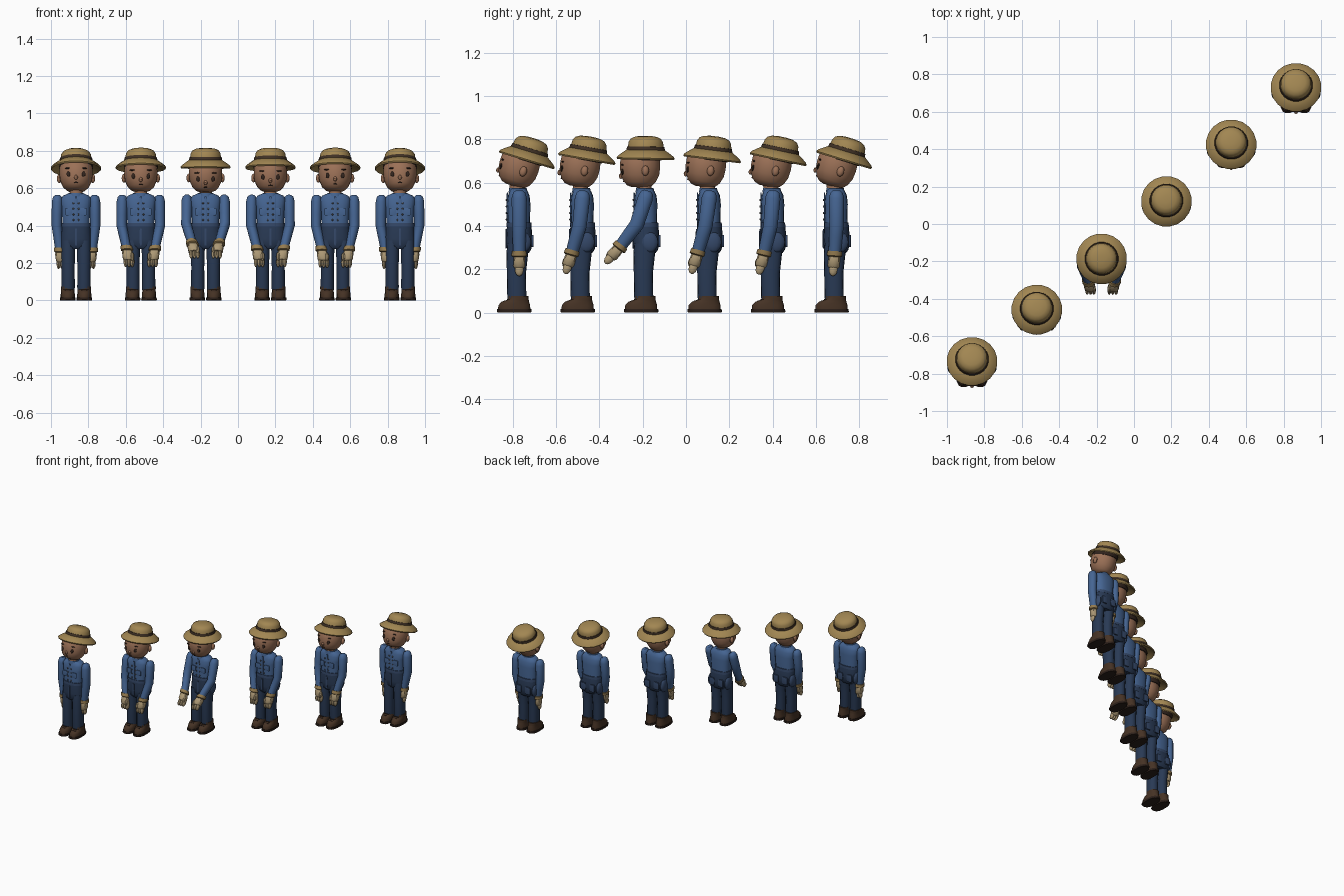
import bpy, bmesh
from math import sin, cos, pi, radians, sqrt
from mathutils import Matrix, Vector

COLORS = {
    "shirt": (0.06, 0.13, 0.29), "denim": (0.022, 0.042, 0.09), "denim_edge": (0.035, 0.065, 0.14),
    "skin": (0.33, 0.165, 0.095), "hair": (0.03, 0.017, 0.012), "straw": (0.36, 0.24, 0.085),
    "band": (0.05, 0.03, 0.018), "glove": (0.42, 0.32, 0.18), "cuff": (0.3, 0.2, 0.08),
    "leather": (0.06, 0.032, 0.018), "sole": (0.025, 0.014, 0.01), "metal": (0.1, 0.1, 0.11),
}
MATS = {}
for key, c in COLORS.items():
    MATS[key] = bpy.data.materials.new(key)
    MATS[key].diffuse_color = (*c, 1)


def finish(name, bm, mat, M):
    bm.transform(M)
    bmesh.ops.recalc_face_normals(bm, faces=bm.faces)
    me = bpy.data.meshes.new(name)
    bm.to_mesh(me)
    bm.free()
    me.materials.append(MATS[mat])
    ob = bpy.data.objects.new(name, me)
    bpy.context.collection.objects.link(ob)
    return ob


def loft(name, rings, mat, M, n=16, p=2.0):
    """Skin through rings (x, y, z, rx, ry, tilt about x); p > 2 squares the section."""
    bm = bmesh.new()
    loops = []
    for x, y, z, rx, ry, *t in rings:
        R = Matrix.Rotation(t[0] if t else 0, 3, 'X')
        loop = []
        for k in range(n):
            a = 2 * pi * (k + 0.5) / n
            c, s = cos(a), sin(a)
            f = (abs(c) ** p + abs(s) ** p) ** (-1 / p)
            loop.append(bm.verts.new(Vector((x, y, z)) + R @ Vector((rx * c * f, ry * s * f, 0))))
        loops.append(loop)
    for a, b in zip(loops, loops[1:]):
        for k in range(n):
            bm.faces.new((a[k], a[(k + 1) % n], b[(k + 1) % n], b[k]))
    bm.faces.new(loops[0])
    bm.faces.new(loops[-1])
    return finish(name, bm, mat, M)


def ball(name, loc, size, mat, M, rot=0, seg=12):
    bm = bmesh.new()
    bmesh.ops.create_uvsphere(bm, u_segments=seg, v_segments=max(6, seg * 2 // 3), radius=1)
    bm.transform(Matrix.Translation(loc) @ Matrix.Rotation(rot, 4, 'X') @ Matrix.Diagonal((*size, 1)))
    return finish(name, bm, mat, M)


def block(name, loc, size, mat, M):
    bm = bmesh.new()
    bmesh.ops.create_cube(bm, size=1)
    bmesh.ops.bevel(bm, geom=bm.edges[:], offset=0.12, segments=1, affect='EDGES')
    bm.transform(Matrix.Translation(loc) @ Matrix.Diagonal((*size, 1)))
    return finish(name, bm, mat, M)


def lathe(name, profile, y, mat, M, n=20):
    return loft(name, [(0, y, z, r, r) for r, z in profile], mat, M, n)


def head_and_hat(M):
    hy, hz = -0.025, 0.672

    def face_y(x, z):
        return hy - 0.093 * sqrt(max(0, 1 - (x / 0.09) ** 2 - ((z - hz) / 0.108) ** 2))

    # skull narrowing to the jaw
    loft("head", [(0, hy, 0.578, 0.028, 0.035), (0, hy, 0.586, 0.052, 0.058), (0, hy, 0.603, 0.07, 0.075),
                  (0, hy, 0.635, 0.085, 0.09), (0, hy, 0.672, 0.09, 0.094), (0, hy, 0.71, 0.088, 0.092),
                  (0, hy + 0.01, 0.75, 0.07, 0.075)], "skin", M, 20)
    loft("hair", [(0, hy + 0.005, 0.703, 0.089, 0.094), (0, hy + 0.008, 0.715, 0.092, 0.095),
                  (0, hy + 0.015, 0.745, 0.078, 0.08)], "hair", M, 20)
    ball("nose", (0, face_y(0, 0.628) - 0.002, 0.628), (0.01, 0.01, 0.013), "skin", M, seg=8)
    ball("mouth", (0, face_y(0, 0.604), 0.604), (0.013, 0.006, 0.004), "hair", M, seg=8)
    for s in (-1, 1):
        ball("ear", (s * 0.09, 0.0, 0.655), (0.013, 0.017, 0.024), "skin", M, seg=10)
        ball("eye", (s * 0.04, face_y(0.04, 0.648), 0.648), (0.011, 0.006, 0.015), "hair", M, seg=10)
        ball("eyebrow", (s * 0.043, face_y(0.043, 0.68), 0.68), (0.017, 0.006, 0.004), "hair", M, seg=8)
    # straw hat
    lathe("hat_brim", [(0.08, 0.733), (0.11, 0.72), (0.132, 0.706), (0.136, 0.713), (0.13, 0.722),
                       (0.11, 0.737), (0.088, 0.752), (0.06, 0.755)], 0.0, "straw", M)
    lathe("hat_crown", [(0.087, 0.745), (0.083, 0.77), (0.08, 0.788), (0.07, 0.803), (0.05, 0.812),
                        (0.02, 0.816)], 0.0, "straw", M)
    lathe("hat_band", [(0.091, 0.747), (0.087, 0.766), (0.08, 0.767)], 0.0, "band", M)


def arm(M, s, upper, fore, hand, wrist_x):
    pts = [Vector((s * 0.1, 0.005, 0.54))]
    angles = [radians(v) for v in (upper, fore, hand)]
    for a, length, x in zip(angles, (0.14, 0.135, 0.05), (0.103, wrist_x + 0.008, wrist_x)):
        q = pts[-1] + Vector((0, -sin(a) * length, -cos(a) * length))
        q.x = s * x
        pts.append(q)
    S, E, W, H = pts
    a, b, c = (-v for v in angles)

    def ring(p, q, t, rx, ry, ang):
        v = p.lerp(q, t)
        return (v.x, v.y, v.z, rx, ry, ang)

    loft("sleeve", [ring(S, E, -0.17, 0.012, 0.016, a), ring(S, E, -0.1, 0.024, 0.028, a),
                    ring(S, E, 0.08, 0.03, 0.035, a), ring(S, E, 0.6, 0.029, 0.034, a),
                    ring(E, E, 0, 0.028, 0.033, (a + b) / 2), ring(E, W, 0.4, 0.027, 0.031, b),
                    ring(E, W, 0.97, 0.025, 0.028, b)], "shirt", M, 14)
    loft("glove_cuff", [ring(E, W, 0.86, 0.031, 0.033, b), ring(E, W, 1.02, 0.034, 0.036, b),
                        ring(E, W, 1.06, 0.026, 0.027, b)], "cuff", M, 14)
    loft("glove_palm", [ring(W, H, 0.0, 0.022, 0.024, c), ring(W, H, 0.35, 0.029, 0.027, c),
                        ring(W, H, 1.0, 0.03, 0.028, c), ring(W, H, 1.2, 0.024, 0.022, c)], "glove", M, 12, 2.6)
    # curled fingers and thumb
    tip = W.lerp(H, 1.35)
    for k in range(3):
        ball("glove_finger", tip + Vector(((k - 1) * 0.018, 0, 0)), (0.011, 0.02, 0.03), "glove", M, c, 8)
    ball("glove_thumb", W.lerp(H, 0.75) + Vector((-s * 0.022, -0.018, 0)), (0.011, 0.013, 0.024), "glove", M, c, 8)


def leg(M, s):
    x = s * 0.042
    loft("trouser_leg", [(x, -0.006, 0.05, 0.034, 0.041), (x, -0.006, 0.07, 0.036, 0.044),
                         (x, -0.008, 0.18, 0.035, 0.044), (x, -0.004, 0.27, 0.038, 0.05),
                         (x, 0, 0.32, 0.038, 0.05)], "denim", M, 14, 2.4)
    x = s * 0.044
    loft("boot_sole", [(x, -0.018, 0, 0.04, 0.077), (x, -0.018, 0.004, 0.042, 0.08),
                       (x, -0.018, 0.016, 0.041, 0.079)], "sole", M, 16, 2.8)
    loft("boot_upper", [(x, -0.018, 0.015, 0.038, 0.075), (x, -0.018, 0.034, 0.038, 0.074),
                        (x, -0.013, 0.05, 0.036, 0.064), (x, 0.0, 0.06, 0.036, 0.049),
                        (x, 0.0, 0.076, 0.037, 0.048)], "leather", M, 16, 2.4)
    for k in range(2):
        block("boot_lace", (x, -0.062 + 0.014 * k, 0.052 + 0.007 * k), (0.034, 0.008, 0.007), "sole", M)


def body(M):
    loft("neck", [(0, -0.002, 0.54, 0.036, 0.036), (0, -0.008, 0.61, 0.033, 0.034)], "skin", M, 14)
    loft("shirt", [(0, 0.004, 0.33, 0.074, 0.054), (0, 0.003, 0.42, 0.072, 0.052), (0, 0.003, 0.5, 0.078, 0.054),
                   (0, 0.003, 0.54, 0.082, 0.05), (0, 0.002, 0.56, 0.07, 0.042), (0, 0, 0.572, 0.042, 0.036)],
         "shirt", M, 20, 2.6)
    lathe("collar", [(0.044, 0.555), (0.041, 0.576), (0.034, 0.576)], -0.001, "shirt", M, 16)
    # trousers with waistband and pockets
    loft("trouser_hips", [(0, 0.004, 0.275, 0.055, 0.045), (0, 0.004, 0.29, 0.08, 0.056), (0, 0.006, 0.33, 0.082, 0.062),
                          (0, 0.005, 0.385, 0.077, 0.058), (0, 0.004, 0.41, 0.075, 0.055)], "denim", M, 20, 2.6)
    loft("waistband", [(0, 0.004, 0.395, 0.078, 0.058), (0, 0.004, 0.415, 0.077, 0.057)], "denim_edge", M, 20, 2.6)
    block("fly", (0, -0.056, 0.34), (0.012, 0.006, 0.09), "denim_edge", M)
    block("shirt_placket", (0, -0.05, 0.485), (0.014, 0.006, 0.14), "shirt", M)
    for s in (-1, 1):
        ball("hip_pocket", (s * 0.07, 0.02, 0.325), (0.018, 0.04, 0.048), "denim_edge", M)
        block("back_pocket", (s * 0.038, 0.066, 0.33), (0.042, 0.012, 0.055), "denim_edge", M)
        block("chest_pocket", (s * 0.04, -0.05, 0.475), (0.036, 0.007, 0.04), "shirt", M)
        for z in (0.43, 0.46, 0.49, 0.52):
            ball("button", (s * 0.014, -0.054, z), (0.005, 0.004, 0.005), "metal", M, seg=8)
        leg(M, s)


# pose per figure: head tilt, upper arm, forearm, hand angles, wrist offset
POSES = [(17, 0, 0, 0, 0.078), (10, 6, 16, 17, 0.066), (1, 18, 37, 42, 0.062),
         (7, 8, 16, 17, 0.062), (12, 5, 13, 15, 0.064), (17, 0, 4, 5, 0.07)]
for i, (tilt, upper, fore, hand, wx) in enumerate(POSES):
    M = Matrix.Translation((-0.866 + 0.3464 * i, -0.775 + 0.293 * i, 0))
    pivot = Matrix.Translation((0, 0, 0.575))
    body(M)
    head_and_hat(M @ pivot @ Matrix.Rotation(-radians(tilt), 4, 'X') @ pivot.inverted())
    for s in (-1, 1):
        arm(M, s, upper, fore, hand, wx)

# smooth rounded surfaces, keep hard edges
bpy.ops.object.select_all(action='SELECT')
bpy.context.view_layer.objects.active = bpy.data.objects["shirt"]
bpy.ops.object.shade_smooth_by_angle(angle=radians(40))
